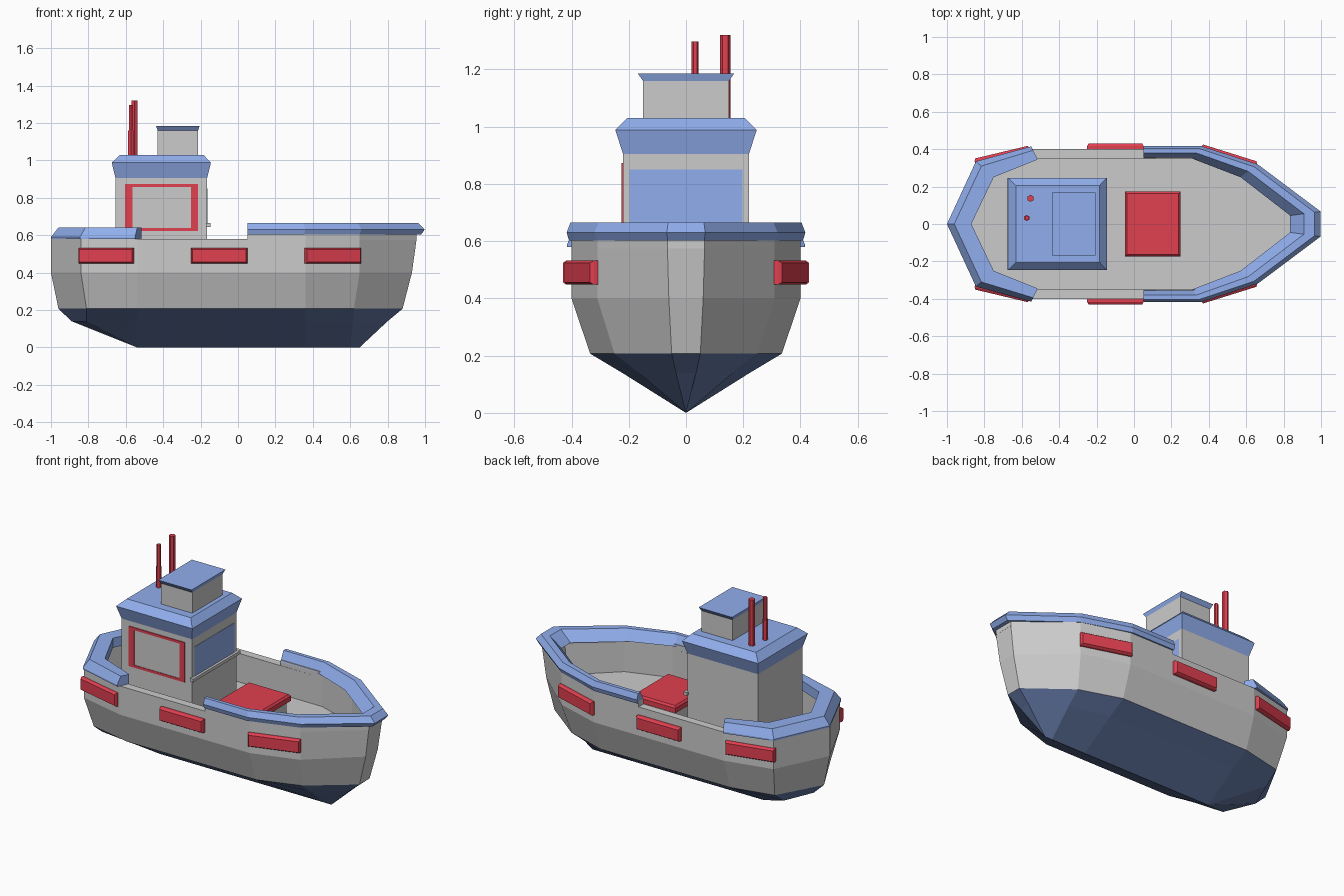
import bpy, bmesh
from mathutils import Vector

if "Cube" in bpy.data.objects:
    bpy.data.objects.remove(bpy.data.objects["Cube"])


def material(name, rgb):
    m = bpy.data.materials.new(name)
    m.diffuse_color = (*rgb, 1)
    m.use_nodes = True
    m.node_tree.nodes["Principled BSDF"].inputs["Base Color"].default_value = m.diffuse_color
    return m


BLUE = material("blue_paint", (0.28, 0.42, 0.84))
NAVY = material("navy_paint", (0.12, 0.18, 0.36))
RED = material("red_paint", (0.75, 0.05, 0.08))


def finish(name, bm, mats=()):
    bmesh.ops.remove_doubles(bm, verts=bm.verts, dist=0.0005)
    bmesh.ops.recalc_face_normals(bm, faces=bm.faces)
    me = bpy.data.meshes.new(name)
    bm.to_mesh(me)
    bm.free()
    for m in mats:
        me.materials.append(m)
    ob = bpy.data.objects.new(name, me)
    bpy.context.collection.objects.link(ob)
    return ob


def mirrored(half):
    """Continue a +y polyline with its mirror image (centre points are merged later)."""
    return half + [(x, -y, z) for x, y, z in reversed(half)]


def at_z(pts, z):
    return [(x, y, z) for x, y in pts]


def loft(name, rows, mats=(), loop_path=False, loop_rows=False, split=0):
    """Skin a list of equal-length polylines and close the open sides."""
    bm = bmesh.new()
    v = [[bm.verts.new(p) for p in row] for row in rows]
    n, m = len(rows), len(rows[0])
    for i in range(n if loop_rows else n - 1):
        for j in range(m if loop_path else m - 1):
            k, l = (i + 1) % n, (j + 1) % m
            f = bm.faces.new((v[i][j], v[i][l], v[k][l], v[k][j]))
            f.material_index = 1 if i < split else 0
    if loop_path and not loop_rows:
        bm.faces.new(v[-1])
        if not split:
            bm.faces.new(v[0])
    if loop_rows and not loop_path:
        bm.faces.new([r[0] for r in v])
        bm.faces.new([r[-1] for r in v])
    return finish(name, bm, mats)


def block(name, levels, mat=None):
    """Stacked rectangles: each level is (x0, x1, half_y or (y0, y1), z)."""
    rows = []
    for x0, x1, y, z in levels:
        y0, y1 = y if isinstance(y, tuple) else (-y, y)
        rows.append([(x0, y0, z), (x1, y0, z), (x1, y1, z), (x0, y1, z)])
    return loft(name, rows, [mat] if mat else [], loop_path=True)


# Hull: half outlines from stern to bow, keel up to the gunwale, down to the deck
keel = [(-.54, 0), (-.54, 0), (-.54, 0), (.36, 0), (.6, 0), (.65, 0)]
bilge = [(-.89, 0), (-.81, .19), (-.54, .223), (.36, .223), (.615, .165), (.80, .035)]
chine = [(-.96, 0), (-.81, .275), (-.54, .335), (.36, .335), (.62, .25), (.88, .05)]
belt = [(-1, 0), (-.84, .33), (-.54, .40), (.36, .40), (.65, .31), (.93, .06)]
gunwale = belt[:-1] + [(.955, .065)]
inside = [(-.93, 0), (-.79, .285), (-.52, .35), (.34, .35), (.61, .26), (.87, .04)]
floor = inside[:-1] + [(.85, .04)]
outlines = [(keel, 0), (bilge, .14), (chine, .207), (belt, .40), (gunwale, .58),
            (inside, .58), (floor, .40)]
hull_mat = material("grey_paint", (0.8, 0.8, 0.8))
loft("hull", [mirrored(at_z(p, z)) for p, z in outlines], [hull_mat, NAVY],
     loop_path=True, split=2)

# Raised bulwark carrying the bow rail
b_out, b_in = [(.05, .40)] + gunwale[3:], [(.05, .352)] + inside[3:]
loft("bow_bulwark", [mirrored(at_z(p, z)) for p, z in
     ((b_out, .575), (b_out, .615), (b_in, .615), (b_in, .575))], loop_rows=True)


# Rails: a cross-section of (outer-to-inner fraction, height) swept along the outline
def rail(name, outer, inner, section):
    rows = []
    for t, z in section:
        pts = [Vector(a).lerp(Vector(b), t) for a, b in zip(outer, inner)]
        rows.append(mirrored([(p.x, p.y, z) for p in pts]))
    loft(name, rows, [BLUE], loop_rows=True)


rail("bow_rail",
     [(.05, .417), (.36, .417), (.66, .32), (.998, .067)],
     [(.05, .35), (.31, .35), (.57, .25), (.835, .045)],
     [(.12, .603), (0, .63), (.2, .665), (.55, .665), (1, .603)])
rail("stern_rail",
     [(-.55, .415), (-.845, .335), (-1, 0)],
     [(-.515, .345), (-.75, .25), (-.87, 0)],
     [(0, .58), (0, .59), (.3, .64), (1, .64), (1, .58)])

# Wheelhouse and its flared roof
block("wheelhouse", [(-.655, -.165, .22, .40), (-.655, -.165, .22, .91)])
block("wheelhouse_roof", [(-.655, -.165, .22, .905), (-.675, -.145, .247, .988),
                          (-.63, -.185, .205, 1.03)], BLUE)
block("front_window", [(-.17, -.163, .197, .66), (-.17, -.163, .197, .85)], BLUE)
block("window_sill", [(-.17, -.148, .235, .645), (-.17, -.148, .235, .665)])

# Side door frame: four red bars around a grey panel, on the near side only
side = (-.225, -.215)
for part, x0, x1, z0, z1 in (("left", -.605, -.565, .622, .873),
                             ("right", -.25, -.215, .622, .873),
                             ("top", -.565, -.25, .857, .873),
                             ("bottom", -.565, -.25, .622, .638)):
    block("side_frame_" + part, [(x0, x1, side, z0), (x0, x1, side, z1)], RED)
block("side_panel", [(-.565, -.25, (-.222, -.215), .638),
                     (-.565, -.25, (-.222, -.215), .857)])

# Upper box with flared cap
block("upper_box", [(-.43, -.213, .15, 1.02), (-.43, -.213, .15, 1.162)])
block("upper_cap", [(-.43, -.213, .15, 1.16), (-.438, -.205, .168, 1.185)], BLUE)


# Six-sided masts
def mast(name, x, y, r, z0, z1):
    bm = bmesh.new()
    bmesh.ops.create_cone(bm, cap_ends=True, segments=6, radius1=r, radius2=r,
                          depth=z1 - z0)
    bmesh.ops.translate(bm, verts=bm.verts, vec=(x, y, (z0 + z1) / 2))
    finish(name, bm, [RED])


mast("tall_mast", -.553, .137, .019, 1.02, 1.32)
mast("short_mast_base", -.573, .032, .016, 1.02, 1.16)
mast("short_mast_tip", -.573, .032, .0125, 1.16, 1.297)

# Cargo hatch on the deck
block("hatch_base", [(-.03, .23, .155, .395), (-.03, .23, .155, .485)])
block("hatch_lid", [(-.048, .248, .173, .48), (-.048, .248, .173, .51),
                    (-.038, .238, .163, .522)], RED)


# Fenders: tapered bars lying along the hull side, mirrored port and starboard
def fender(name, a, b, s):
    a, b = Vector((*a, 0)), Vector((*b, 0))
    along = (b - a).normalized()
    out = Vector((-along.y, along.x, 0))
    rows = []
    for depth, inset, h in ((-.03, 0, .042), (.018, 0, .042), (.03, .006, .034)):
        p, q = a + along * inset + out * depth, b - along * inset + out * depth
        rows.append([(c.x, c.y * s, .49 + z) for c, z in
                     ((p, -h), (q, -h), (q, h), (p, h))])
    loft(name, rows, [RED], loop_path=True)


for label, s in (("near", -1), ("far", 1)):
    fender("aft_fender_" + label, (-.848, .32), (-.555, .39), s)
    fender("mid_fender_" + label, (-.25, .40), (.05, .40), s)
    fender("fore_fender_" + label, (.355, .398), (.652, .305), s)
